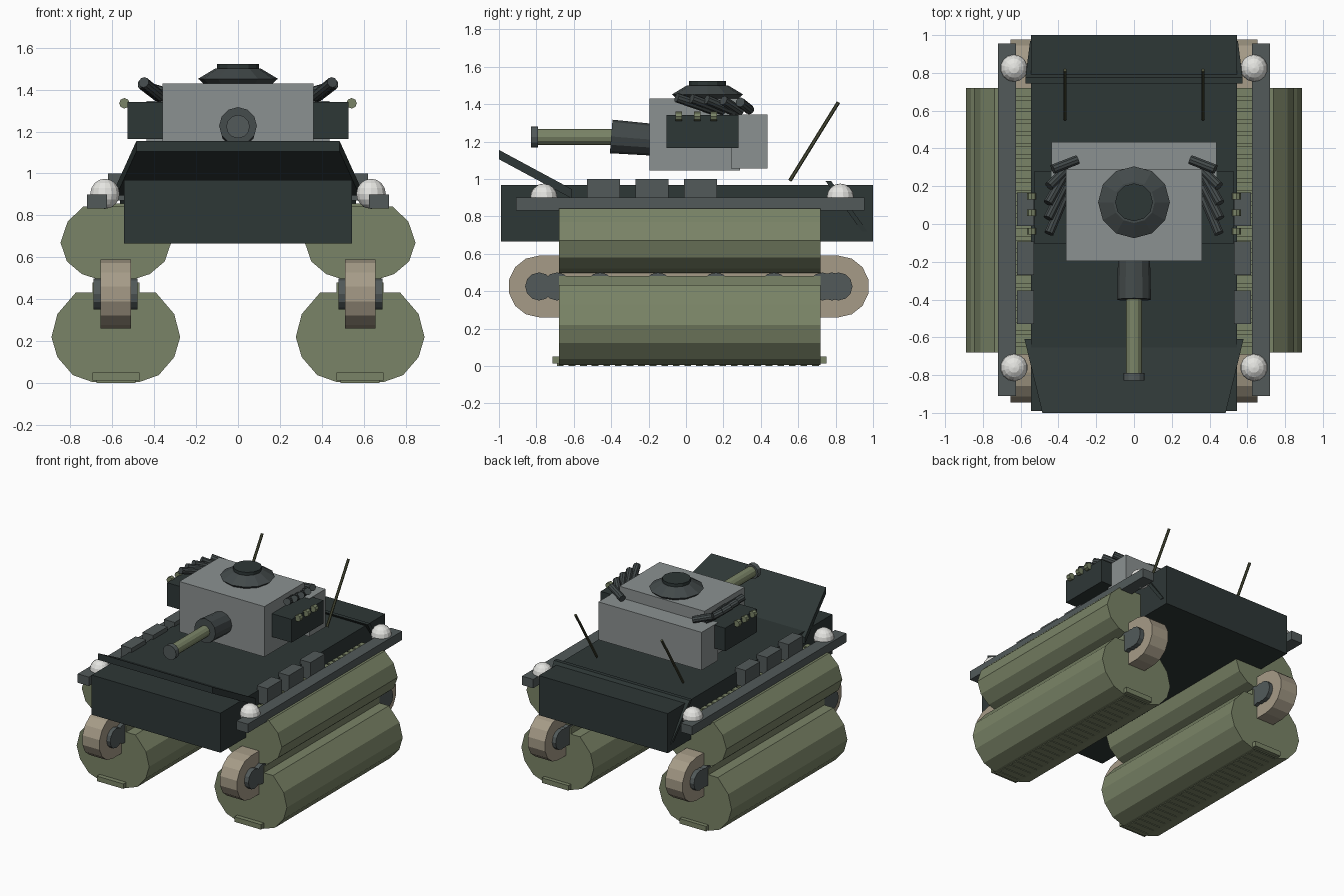
import bpy, bmesh, math
from mathutils import Vector

old = bpy.data.objects.get("Cube")
if old:
    bpy.data.objects.remove(old, do_unlink=True)


def material(name, r, g, b):
    m = bpy.data.materials.new(name)
    m.use_nodes = True
    m.diffuse_color = (r, g, b, 1)
    m.node_tree.nodes["Principled BSDF"].inputs["Base Color"].default_value = (r, g, b, 1)
    return m


HULL = material("dark slate", .027, .038, .037)
TURRET = material("light grey", .26, .285, .285)
STEEL = material("mid grey", .085, .102, .102)
TUBE = material("gunmetal", .055, .067, .068)
GREEN = material("olive green", .195, .23, .135)
BEIGE = material("warm beige", .38, .33, .245)
LAMP = material("lamp white", .78, .78, .75)
AERIAL = material("dark olive", .07, .075, .04)


def finish(name, bm, mat):
    bmesh.ops.recalc_face_normals(bm, faces=bm.faces)
    mesh = bpy.data.meshes.new(name)
    bm.to_mesh(mesh)
    bm.free()
    mesh.materials.append(mat)
    ob = bpy.data.objects.new(name, mesh)
    bpy.context.collection.objects.link(ob)
    return ob


def box(name, mat, x, y, z):
    """Box from (min, max) ranges."""
    bm = bmesh.new()
    bmesh.ops.create_cube(bm, size=1)
    for v in bm.verts:
        v.co = Vector([(r[0] + r[1]) / 2 + c * (r[1] - r[0]) for c, r in zip(v.co, (x, y, z))])
    return finish(name, bm, mat)


def sweep(name, mat, points, offset):
    """Extrude a flat polygon along an offset."""
    bm = bmesh.new()
    face = bm.faces.new([bm.verts.new(p) for p in points])
    new = bmesh.ops.extrude_face_region(bm, geom=[face])["geom"]
    bmesh.ops.translate(bm, vec=offset, verts=[g for g in new if isinstance(g, bmesh.types.BMVert)])
    if face.is_valid and len(face.edges) and all(len(e.link_faces) > 2 for e in face.edges):
        bm.faces.remove(face)
    return finish(name, bm, mat)


def rod(name, mat, a, b, r, r2=None, sides=12):
    """Cylinder or cone between two points."""
    a, b = Vector(a), Vector(b)
    bm = bmesh.new()
    bmesh.ops.create_cone(bm, cap_ends=True, segments=sides, radius1=r,
                          radius2=r if r2 is None else r2, depth=(b - a).length)
    turn = (b - a).to_track_quat('Z', 'Y')
    for v in bm.verts:
        v.co = turn @ v.co + (a + b) / 2
    return finish(name, bm, mat)


def stadium(name, mat, x, y, z, r, steps=7):
    """Round-ended bar lying along y, extruded over the x range."""
    pts = []
    for i, yc in enumerate(y):
        for k in range(steps + 1):
            t = math.pi / 2 + math.pi * (i + k / steps)
            pts.append((x[0], yc + r * math.cos(t), z + r * math.sin(t)))
    return sweep(name, mat, pts, (x[1] - x[0], 0, 0))


# Hull with raised front plate and slanted rear plate
box("hull", HULL, (-.545, .545), (-.99, 1), (.665, .968))
sweep("front_plate", HULL, [(-.485, -1, 1.155), (.485, -1, 1.155),
                            (.58, -.61, .945), (-.58, -.61, .945)], (0, 0, -.05))
sweep("rear_plate", HULL, [(-.575, .745, .99), (.575, .745, .99),
                           (.55, .94, .72), (-.55, .94, .72)], (0, .03, 0))

# Drum half outlines: (half width, height)
lower = [(.112, .005), (.205, .038), (.279, .124), (.307, .219), (.279, .329), (.19, .433)]
upper = [(.09, .497), (.162, .52), (.233, .58), (.264, .67), (.23, .77), (.155, .843)]
TX = .583

for s, side in ((1, "left"), (-1, "right")):
    def span(a, b):
        return tuple(sorted((s * a, s * b)))

    # Upper and lower track drums
    for label, half in (("lower", lower), ("upper", upper)):
        ring = half + [(-w, z) for w, z in reversed(half)]
        sweep(f"{side}_{label}_drum", GREEN, [(s * TX + w, -.68, z) for w, z in ring], (0, 1.4, 0))
    # Track strips with cross slats
    box(f"{side}_ground_strip", GREEN, span(.47, .695), (-.715, .75), (.012, .05))
    box(f"{side}_middle_strip", GREEN, span(.47, .695), (-.68, .72), (.42, .48))
    box(f"{side}_top_strip", GREEN, span(.5, .67), (-.68, .72), (.82, .848))
    for i in range(23):
        y = -.69 + i * .062
        box(f"{side}_ground_slat", GREEN, span(.49, .675), (y, y + .036), (0, .02))
        box(f"{side}_top_slat", GREEN, span(.5, .67), (y, y + .045), (.84, .858))
    # Beige running belt, hubs and road wheels
    stadium(f"{side}_belt", BEIGE, span(.51, .655), (-.785, .815), .425, .165)
    for y in (-.785, -.69, .73, .815):
        rod(f"{side}_hub", STEEL, (s * .48, y, .425), (s * .69, y, .425), .075)
    for i in range(5):
        y = -.46 + i * .31
        rod(f"{side}_road_wheel", STEEL, (s * .48, y, .425), (s * .69, y, .425), .075)

    # Fender rail, stowage boxes and domed lamps
    box(f"{side}_fender", STEEL, span(.625, .72), (-.91, .955), (.832, .9))
    for y in (-.53, -.27, -.01):
        box(f"{side}_stowage_box", STEEL, span(.53, .62), (y, y + .177), (.87, 1))
    for y in (-.76, .825):
        bm = bmesh.new()
        bmesh.ops.create_uvsphere(bm, u_segments=14, v_segments=8, radius=.072)
        bmesh.ops.translate(bm, vec=(s * .635, y, .903), verts=bm.verts)
        finish(f"{side}_lamp", bm, LAMP)

    # Turret side box with small clasps
    box(f"{side}_turret_box", HULL, span(.355, .527), (-.105, .28), (1.165, 1.342))
    for y in (-.038, .06, .148):
        rod(f"{side}_clasp", GREEN, (s * .542, y - .017, 1.335), (s * .542, y + .017, 1.335), .025, sides=8)

    # Fanned smoke tubes
    for base, tip in (((.37, .14, 1.37), (.45, -.05, 1.435)),
                      ((.37, .2, 1.365), (.455, .03, 1.43)),
                      ((.37, .26, 1.36), (.455, .11, 1.425)),
                      ((.36, .29, 1.36), (.45, .2, 1.42)),
                      ((.3, .34, 1.37), (.43, .29, 1.41))):
        rod(f"{side}_smoke_tube", TUBE, (s * base[0], *base[1:]), (s * tip[0], *tip[1:]), .026, sides=10)

    # Leaning aerial
    rod(f"{side}_aerial", AERIAL, (s * .365, .555, .99), (s * .365, .815, 1.41), .01, sides=6)

# Turret body and rear bustle
box("turret", TURRET, (-.36, .36), (-.195, .29), (1.045, 1.43))
box("turret_bustle", TURRET, (-.437, .437), (.24, .435), (1.055, 1.345))

# Cupola and hatch
rod("cupola_base", TUBE, (0, .115, 1.425), (0, .115, 1.452), .16, .19)
rod("cupola", TUBE, (0, .115, 1.452), (0, .115, 1.5), .19, .11)
rod("hatch", HULL, (0, .115, 1.49), (0, .115, 1.523), .1)

# Gun
rod("gun_sleeve", TUBE, (0, -.185, 1.21), (0, -.4, 1.227), .085, .09)
rod("gun_barrel", GREEN, (0, -.39, 1.224), (0, -.8, 1.224), .042)
rod("muzzle", STEEL, (0, -.79, 1.224), (0, -.828, 1.224), .056)
